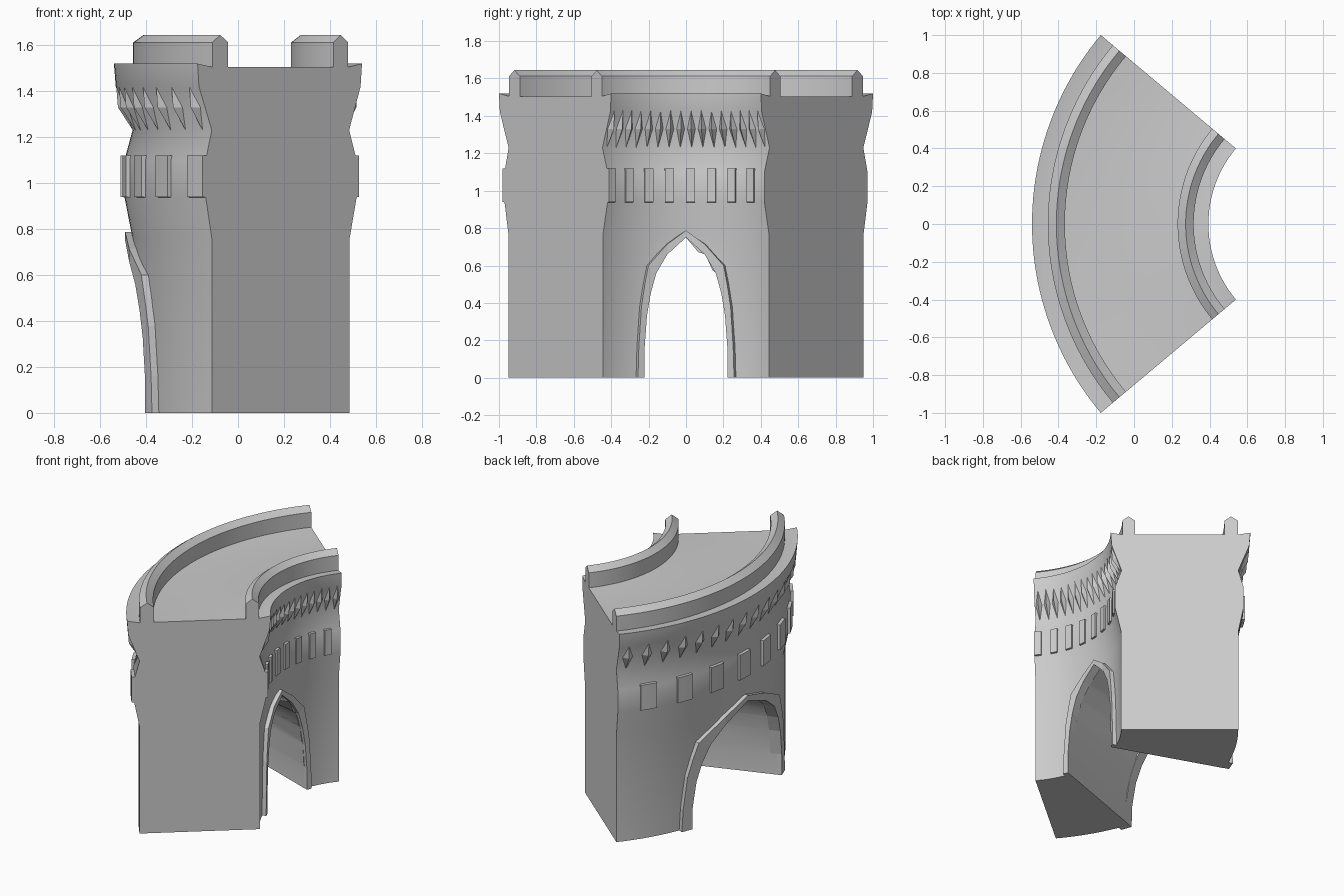
import bpy, bmesh
from math import radians, sin, cos

if "Cube" in bpy.data.objects:
    bpy.data.objects.remove(bpy.data.objects["Cube"])

CX = 1.016      # centre of the curved wall's arcs
HALF = 40       # half sweep in degrees


def polar(r, a, z):
    t = radians(a)
    return (CX - r * cos(t), r * sin(t), z)


def finish(name, bm, smooth=None):
    bmesh.ops.recalc_face_normals(bm, faces=bm.faces[:])
    me = bpy.data.meshes.new(name)
    bm.to_mesh(me)
    bm.free()
    ob = bpy.data.objects.new(name, me)
    bpy.context.collection.objects.link(ob)
    if smooth:
        bpy.ops.object.select_all(action='DESELECT')
        ob.select_set(True)
        bpy.context.view_layer.objects.active = ob
        bpy.ops.object.shade_smooth_by_angle(angle=radians(smooth))
    return ob


def loft(bm, rings):
    """Closed solid through a list of equal-length point rings."""
    vs = [[bm.verts.new(p) for p in ring] for ring in rings]
    n = len(vs[0])
    for a, b in zip(vs, vs[1:]):
        for i in range(n):
            j = (i + 1) % n
            bm.faces.new((a[i], a[j], b[j], b[i]))
    bm.faces.new(vs[0])
    bm.faces.new(vs[-1])


def sweep(bm, profile, a0, a1, steps):
    loft(bm, [[polar(r, a0 + (a1 - a0) * i / steps, z) for r, z in profile]
              for i in range(steps + 1)])


# Arch outlines, half (degrees, height) from jamb to apex
opening = [(19.6, 0), (19.5, .15), (18.3, .33), (16.5, .45), (13.8, .56), (8.6, .66), (0, .75)]
surround = [(22.7, 0), (22.3, .16), (21, .38), (19.3, .5), (17.6, .6), (8.6, .715), (0, .787)]


def full(half):
    return half + [(-a, z) for a, z in half[-2::-1]]


# Wall body: radial cross-section swept round the arc
outer = [(1.475, 0), (1.475, .76), (1.51, .94), (1.51, 1.1), (1.475, 1.23), (1.548, 1.42),
         (1.556, 1.52), (1.472, 1.505)]
inner = [(.70, 1.505), (.622, 1.52), (.63, 1.42), (.695, 1.23), (.652, 1.1), (.652, .94),
         (.692, .76), (.692, 0)]
bm = bmesh.new()
sweep(bm, outer + inner, -HALF, HALF, 48)
wall = finish("curved_wall", bm)

# Radial cutter for the archway
bm = bmesh.new()
hole = full([(opening[0][0], -.1)] + opening[1:])
loft(bm, [[polar(r, a, z) for a, z in hole] for r in (.5, 2)])
cutter = finish("archway_cutter", bm)
cutter.hide_render = True
cutter.hide_viewport = False
mod = wall.modifiers.new("archway", 'BOOLEAN')
mod.object = cutter
mod.solver = 'EXACT'
bpy.context.view_layer.objects.active = wall
wall.select_set(True)
bpy.ops.object.modifier_apply(modifier=mod.name)
bpy.data.objects.remove(cutter)
bpy.ops.object.select_all(action='DESELECT')
wall.select_set(True)
bpy.ops.object.shade_smooth_by_angle(angle=radians(42))

# Parapets with a ridged top
for name, r0, r1 in (("outer_parapet", 1.382, 1.472), ("inner_parapet", .70, .785)):
    bm = bmesh.new()
    sweep(bm, [(r0, 1.49), (r0, 1.612), ((r0 + r1) / 2, 1.645), (r1, 1.612), (r1, 1.49)],
          -HALF, HALF, 48)
    finish(name, bm, 30)

# Raised arch surrounds on both faces
for name, rb, rf in (("outer_arch_surround", 1.43, 1.507), ("inner_arch_surround", .73, .665)):
    bm = bmesh.new()
    loft(bm, [[polar(rb, *p), polar(rf, *p), polar(rf, *q), polar(rb, *q)]
              for p, q in zip(full(opening), full(surround))])
    finish(name, bm)

# Shallow panels round the middle band
for name, rb, rf in (("outer_panels", 1.49, 1.527), ("inner_panels", .67, .64)):
    bm = bmesh.new()
    for k in range(8):
        a = -37.9 + 10 * k
        sweep(bm, [(rb, .935), (rf, .94), (rf, 1.12), (rb, 1.12)], a - 2.1, a + 2.1, 2)
    finish(name, bm)

# Diamond studs under the cornice: (r bottom, r top, r tip, r back, half width in degrees)
for name, rb, rt, tip, back, w in (("outer_diamonds", 1.475, 1.548, 1.54, 1.49, 1.4),
                                   ("inner_diamonds", .695, .628, .632, .68, 1.9)):
    bm = bmesh.new()
    mid = (rb + rt) / 2
    for k in range(16):
        a = -37.5 + 5 * k
        top, low = bm.verts.new(polar(rt, a, 1.43)), bm.verts.new(polar(rb, a, 1.23))
        ring = [bm.verts.new(polar(r, a + d, 1.33))
                for r, d in ((tip, 0), (mid, w), (back, 0), (mid, -w))]
        for i in range(4):
            for pole in (top, low):
                bm.faces.new((ring[i], ring[(i + 1) % 4], pole))
    finish(name, bm)
